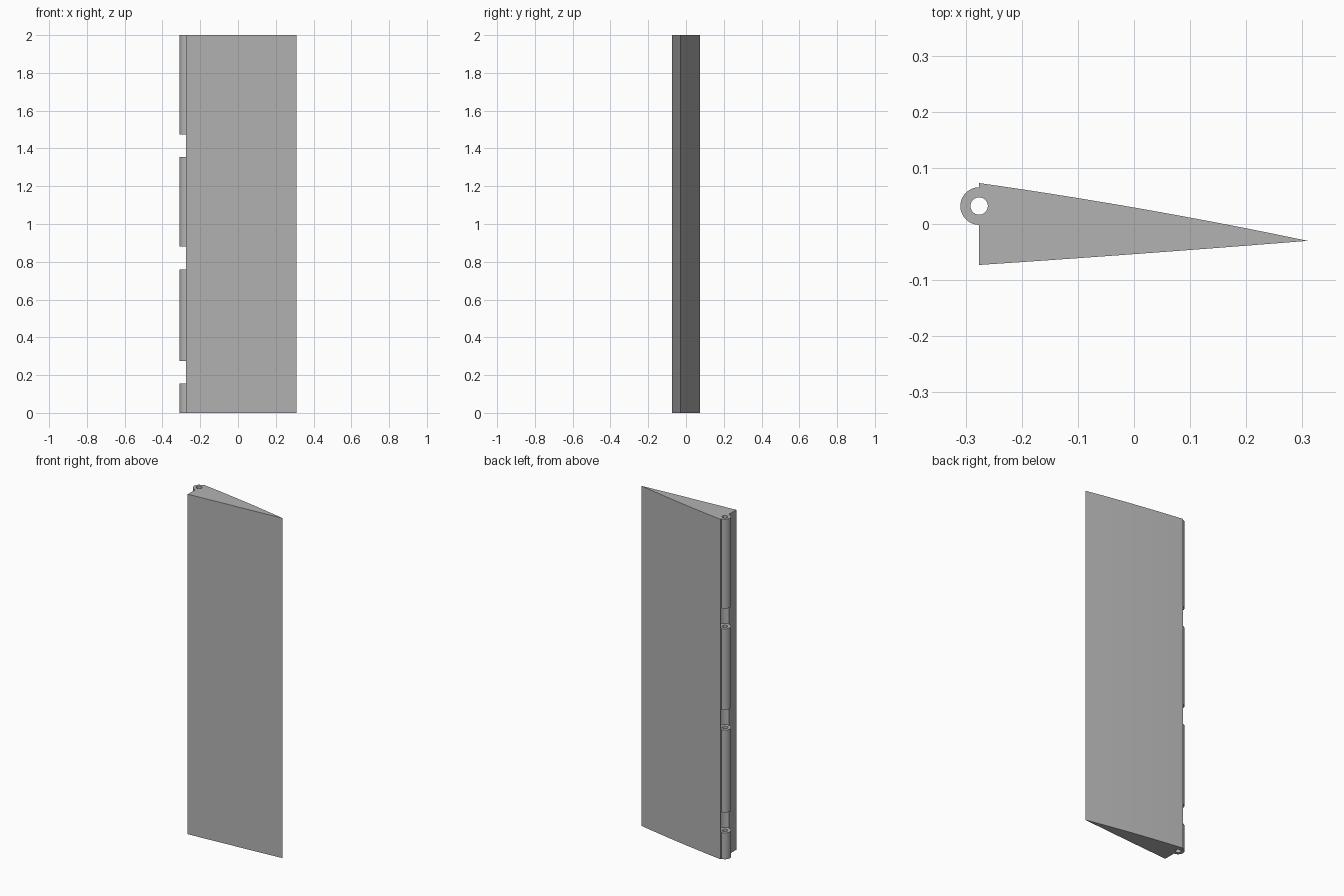
import bpy, bmesh, math

if "Cube" in bpy.data.objects:
    bpy.data.objects.remove(bpy.data.objects["Cube"], do_unlink=True)

HEIGHT = 2.0
HINGE = (-0.276, 0.032)
KNUCKLE_R, NOTCH_R, PIN_R = 0.0335, 0.037, 0.0155
NOTCHES = [(0.155, 0.275), (0.76, 0.88), (1.355, 1.475)]
TIP = (0.3095, -0.03)
HALF_THICK = 0.073

grey = bpy.data.materials.new("light_grey")
grey.use_nodes = True
grey.diffuse_color = (0.45, 0.45, 0.45, 1)
grey.node_tree.nodes["Principled BSDF"].inputs["Base Color"].default_value = (0.45, 0.45, 0.45, 1)


def arc(radius, start, end, steps):
    """Points on a circle around the hinge line."""
    angles = [math.radians(start + (end - start) * i / steps) for i in range(steps + 1)]
    return [(HINGE[0] + radius * math.cos(a), HINGE[1] + radius * math.sin(a)) for a in angles]


def skin(start, end, bulge, steps=10):
    """Gently bowed line between two points, without its end."""
    pts = []
    for i in range(steps):
        t = i / steps
        x, y = (a + (b - a) * t for a, b in zip(start, end))
        pts.append((x, y + 4 * bulge * t * (1 - t)))
    return pts


def prism(name, outline, z0, z1):
    """Upright solid with the given outline."""
    bm = bmesh.new()
    face = bm.faces.new([bm.verts.new((x, y, z0)) for x, y in outline])
    top = bmesh.ops.extrude_face_region(bm, geom=[face])["geom"]
    bmesh.ops.translate(bm, vec=(0, 0, z1 - z0),
                        verts=[v for v in top if isinstance(v, bmesh.types.BMVert)])
    bmesh.ops.recalc_face_normals(bm, faces=bm.faces)
    mesh = bpy.data.meshes.new(name)
    bm.to_mesh(mesh)
    bm.free()
    mesh.materials.append(grey)
    obj = bpy.data.objects.new(name, mesh)
    bpy.context.collection.objects.link(obj)
    return obj


def cut(target, cutter):
    cutter.hide_render = True
    mod = target.modifiers.new("cut", "BOOLEAN")
    mod.operation, mod.solver, mod.object = "DIFFERENCE", "EXACT", cutter
    bpy.ops.object.modifier_apply(modifier=mod.name)
    bpy.data.objects.remove(cutter, do_unlink=True)


# Tapered flap with the rounded hinge barrel along its thick edge
front_corner = (HINGE[0], -HALF_THICK)
back_corner = (HINGE[0], HALF_THICK)
outline = [front_corner] + skin(front_corner, TIP, -0.001)[1:]
outline += [TIP] + skin(TIP, back_corner, 0.005)[1:] + [back_corner]
outline += arc(KNUCKLE_R, 90, 270, 24)
flap = prism("hinged_flap", outline, 0, HEIGHT)
bpy.context.view_layer.objects.active = flap
flap.select_set(True)

# Round pockets that split the barrel into knuckles
for z0, z1 in NOTCHES:
    cut(flap, prism("notch_cutter", arc(NOTCH_R, 0, 360, 48)[:-1], z0, z1))

# Pin hole through every knuckle
cut(flap, prism("pin_cutter", arc(PIN_R, 0, 360, 32)[:-1], -0.1, HEIGHT + 0.1))

bpy.ops.object.shade_smooth_by_angle(angle=math.radians(30))
